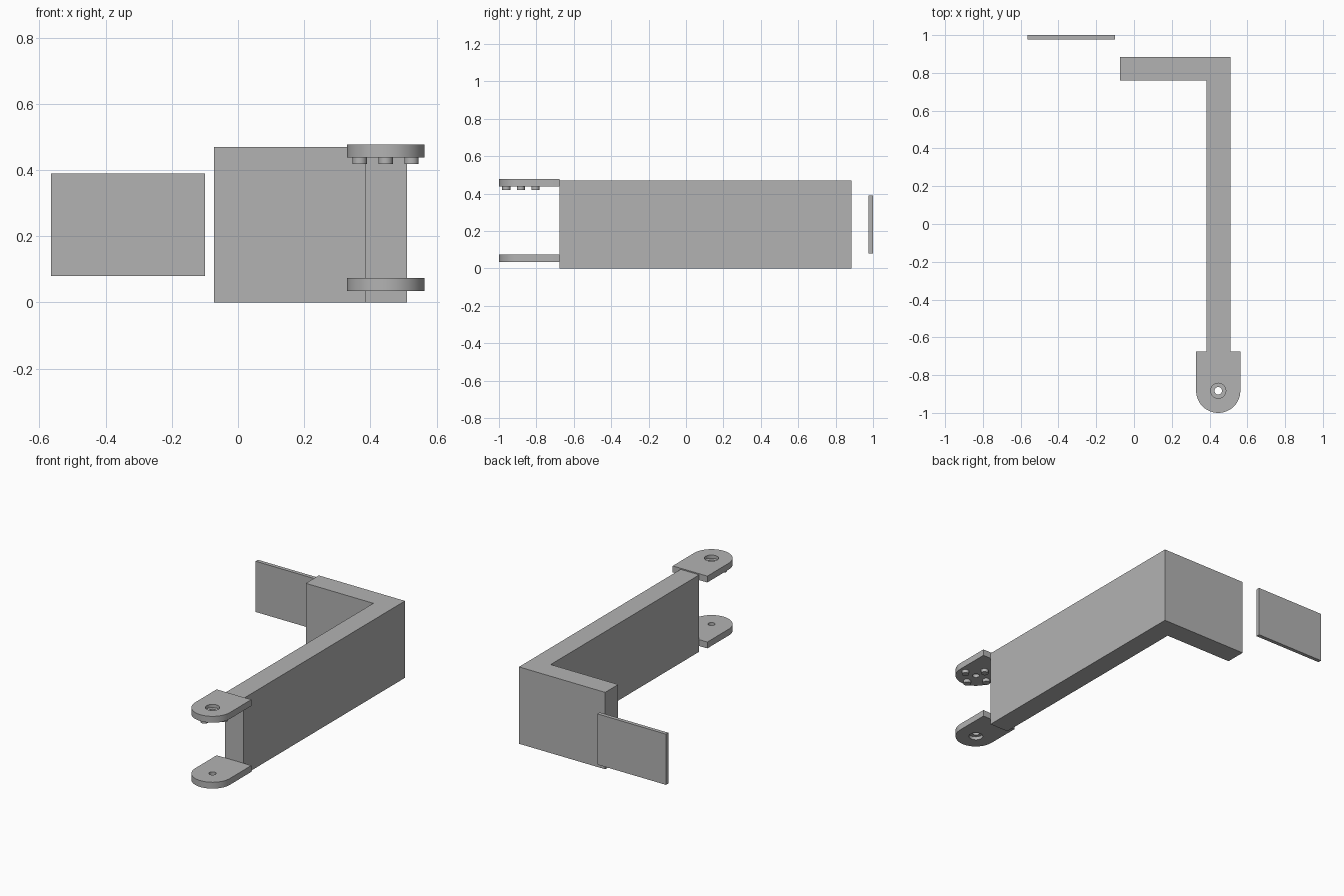
import bpy, bmesh, math

if "Cube" in bpy.data.objects:
    bpy.data.objects.remove(bpy.data.objects["Cube"], do_unlink=True)

grey = bpy.data.materials.new("plain grey")
grey.use_nodes = True
COLOUR = (0.45, 0.45, 0.45, 1)
grey.diffuse_color = COLOUR
grey.node_tree.nodes["Principled BSDF"].inputs["Base Color"].default_value = COLOUR

PIVOT_X, PIVOT_Y, RADIUS = 0.446, -0.883, 0.117
ARM_FRONT = -0.676


def prism(name, outline, z0, z1):
    """Extrude a flat counter-clockwise outline from z0 to z1."""
    bm = bmesh.new()
    base = bm.faces.new([bm.verts.new((x, y, z0)) for x, y in outline])
    top = bmesh.ops.extrude_face_region(bm, geom=[base])["geom"]
    verts = [v for v in top if isinstance(v, bmesh.types.BMVert)]
    bmesh.ops.translate(bm, verts=verts, vec=(0, 0, z1 - z0))
    bmesh.ops.recalc_face_normals(bm, faces=bm.faces)
    mesh = bpy.data.meshes.new(name)
    bm.to_mesh(mesh)
    bm.free()
    mesh.materials.append(grey)
    obj = bpy.data.objects.new(name, mesh)
    bpy.context.collection.objects.link(obj)
    return obj


def arc(x, y, r, start, end, steps):
    angles = [start + (end - start) * i / steps for i in range(steps + 1)]
    return [(x + r * math.cos(a), y + r * math.sin(a)) for a in angles]


def disc(name, x, y, r, z0, z1):
    return prism(name, arc(x, y, r, 0, math.tau, 48)[:-1], z0, z1)


def select_only(obj):
    bpy.ops.object.select_all(action="DESELECT")
    obj.select_set(True)
    bpy.context.view_layer.objects.active = obj


def smooth(obj):
    select_only(obj)
    bpy.ops.object.shade_smooth_by_angle(angle=math.radians(30))


def cut(obj, cutter):
    cutter.hide_render = True
    select_only(obj)
    mod = obj.modifiers.new("hole", "BOOLEAN")
    mod.operation, mod.solver, mod.object = "DIFFERENCE", "EXACT", cutter
    bpy.ops.object.modifier_apply(modifier=mod.name)
    bpy.data.objects.remove(cutter, do_unlink=True)


def hinge_plate(name, z0, z1, bore0, bore1):
    """Round-nosed plate with a through hole and a wider counterbore."""
    outline = arc(PIVOT_X, PIVOT_Y, RADIUS, math.pi, math.tau, 40)
    outline += [(PIVOT_X + RADIUS, ARM_FRONT), (PIVOT_X - RADIUS, ARM_FRONT)]
    plate = prism(name, outline, z0, z1)
    cut(plate, disc("counterbore_cutter", PIVOT_X, PIVOT_Y, 0.04, bore0, bore1))
    cut(plate, disc("hole_cutter", PIVOT_X, PIVOT_Y, 0.02, z0 - 0.1, z1 + 0.1))
    smooth(plate)


# L-shaped arm
prism("arm", [(0.384, ARM_FRONT), (0.51, ARM_FRONT), (0.51, 0.885),
              (-0.073, 0.885), (-0.073, 0.759), (0.384, 0.759)], 0, 0.47)

# Hinge plates, counterbored on their outer sides
hinge_plate("upper_hinge_plate", 0.438, 0.477, 0.457, 0.6)
hinge_plate("lower_hinge_plate", 0.035, 0.074, -0.1, 0.055)

# Four pins under the upper plate, in a cross around the hole
for i in range(4):
    a = i * math.pi / 2
    smooth(disc(f"pin_{i + 1}", PIVOT_X + 0.078 * math.cos(a),
                PIVOT_Y + 0.078 * math.sin(a), 0.0215, 0.418, 0.44))

# Separate thin panel behind the arm
prism("panel", [(-0.565, 0.977), (-0.1, 0.977), (-0.1, 1), (-0.565, 1)], 0.08, 0.39)
